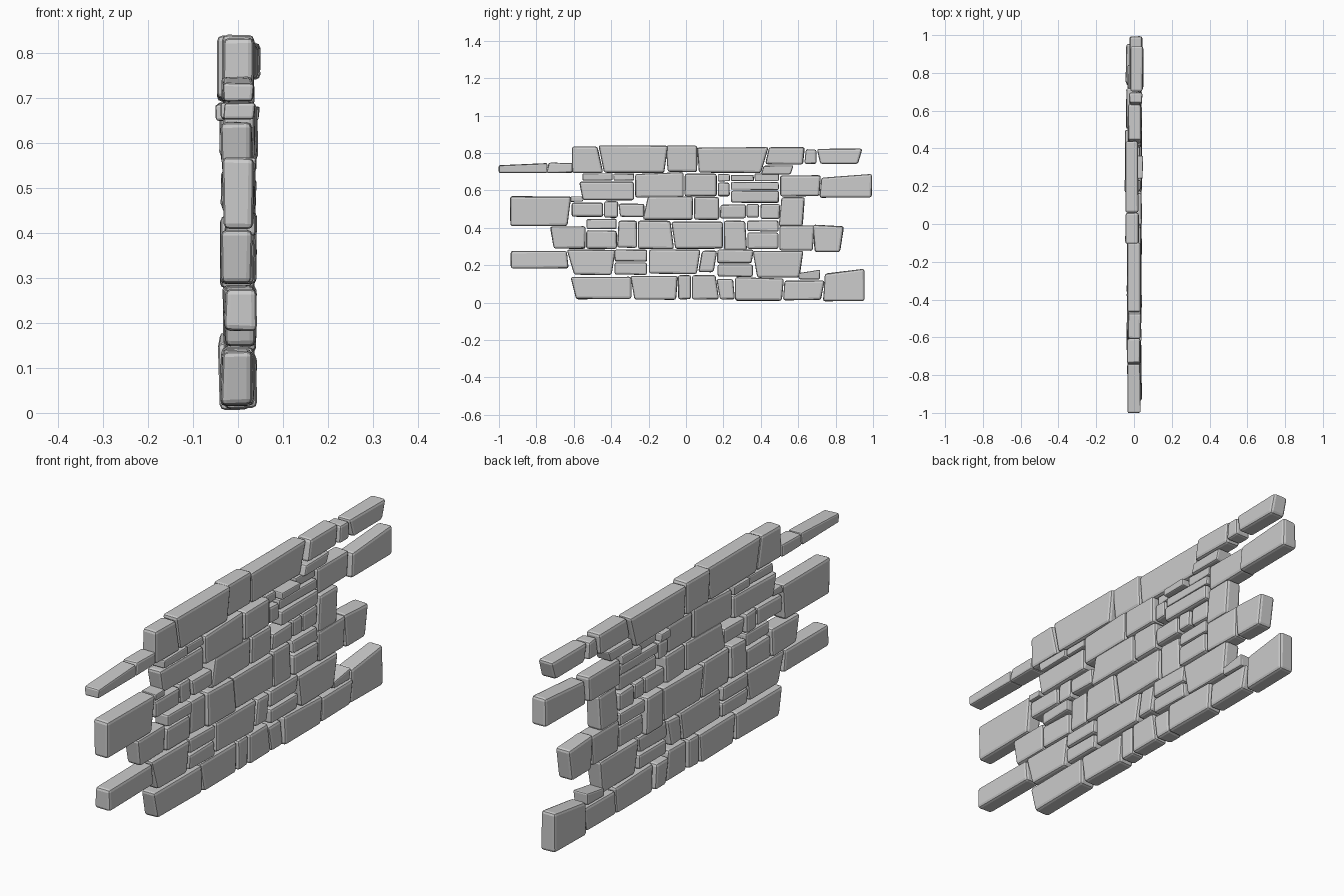
import bpy, random

random.seed(4)
X_BACK, X_FRONT = -0.033, 0.036   # usual wall thickness
GAP = 0.003                       # half of a mortar gap


def stone(name, y0, y1, z0, z1, lean0=0, lean1=0, tilt=0, shift=None):
    """Rough-cut block: leaning ends, tilted top, uneven faces, worn edges."""
    y0, y1, z0, z1 = y0 + GAP, y1 - GAP, z0 + GAP, z1 - GAP
    if shift is None:
        shift = random.uniform(-0.005, 0.005)
    verts = []
    for x in (X_BACK + shift, X_FRONT + shift):
        for z, s in ((z0, -0.5), (z1, 0.5)):
            for y, lean, end in ((y0, lean0, -0.5), (y1, lean1, 0.5)):
                top_tilt = tilt * end if s > 0 else 0
                verts.append((x + random.uniform(-0.003, 0.003),
                              y + lean * s + random.uniform(-0.002, 0.002),
                              max(0, z + top_tilt + random.uniform(-0.002, 0.002))))
    faces = [(0, 1, 3, 2), (4, 6, 7, 5), (0, 4, 5, 1),
             (2, 3, 7, 6), (0, 2, 6, 4), (1, 5, 7, 3)]
    faces = [f[::-1] for f in faces]
    mesh = bpy.data.meshes.new(name)
    mesh.from_pydata(verts, [], faces)
    mesh.update()
    obj = bpy.data.objects.new(name, mesh)
    bpy.context.collection.objects.link(obj)
    bev = obj.modifiers.new("worn_edges", 'BEVEL')
    bev.width = min(0.012, 0.16 * min(y1 - y0, z1 - z0))
    bev.segments = 2
    bev.limit_method = 'NONE'


def course(name, stones):
    for i, s in enumerate(stones, 1):
        stone(f"{name}_stone_{i}", *s)


# Each stone: y from, y to, z from, z to, end leans, top tilt, depth shift
course("bottom_course", [
    (-.605, -.29, .015, .14, -.03, 0), (-.29, -.045, .013, .145, -.02, .01),
    (-.045, .03, .015, .15), (.03, .17, .013, .15, 0, -.02),
    (.17, .26, .013, .13, -.02, -.01), (.26, .52, .007, .135, 0, .01, -.01),
    (.52, .735, .01, .12, .01, .02), (.735, .957, .005, .17, .01, 0, .025, -.01),
    (.60, .72, .12, .17, 0, 0, .02)])

course("second_course", [
    (-.94, -.63, .18, .28, 0, -.01), (-.62, -.385, .145, .285, -.04, .02),
    (-.385, -.205, .217, .285), (-.385, -.205, .145, .217),
    (-.20, .07, .15, .285, 0, .02), (.073, .16, .16, .28, .02, .02),
    (.165, .36, .207, .287, 0, .01), (.165, .36, .135, .207),
    (.365, .62, .13, .28, -.025, .02)])

course("third_course", [
    (-.72, -.535, .285, .41, -.02, 0), (-.535, -.367, .285, .388),
    (-.535, -.367, .39, .45), (-.367, -.26, .29, .44, .01, 0),
    (-.26, -.07, .285, .44, 0, -.02), (-.07, .20, .285, .435, -.02, 0),
    (.20, .325, .275, .44, 0, -.01), (.325, .497, .285, .378),
    (.325, .497, .378, .44), (.497, .685, .275, .415, 0, .01),
    (.68, .837, .267, .415, -.01, .02, -.01)])

course("fourth_course", [
    (-.942, -.62, .405, .57, 0, .02, 0, 0), (-.62, -.55, .537, .572),
    (-.615, -.44, .455, .537), (-.44, -.36, .45, .545),
    (-.36, -.22, .455, .53, -.01, 0), (-.22, .04, .44, .57, .03, 0),
    (.04, .18, .44, .567), (.18, .322, .447, .527),
    (.322, .395, .45, .53), (.395, .505, .443, .53),
    (.50, .632, .405, .567, .015, .01)])

course("fifth_course", [
    (-.565, -.275, .545, .65, -.02, 0), (-.555, -.39, .65, .692),
    (-.39, -.275, .65, .692), (-.275, -.01, .56, .695, 0, 0, .01),
    (-.01, .167, .565, .692), (.167, .237, .645, .69, 0, 0, 0, -.016),
    (.167, .237, .565, .645), (.237, .50, .60, .647), (.237, .50, .53, .60),
    (.237, .365, .647, .685, 0, 0, 0, .01), (.365, .50, .647, .692, 0, 0, 0, -.014),
    (.50, .72, .565, .683, 0, .01, 0, -.008),
    (.715, .997, .558, .68, .01, 0, .02, .008)])

course("top_course", [
    (-1.003, -.74, .69, .742, 0, 0, .012, -.002), (-.742, -.605, .69, .75, .01, 0),
    (-.612, -.455, .69, .838, 0, -.03, 0, 0), (-.455, -.105, .69, .843, -.03, .02, 0, 0),
    (-.105, .063, .695, .843, -.01, 0, 0, -.012), (.06, .425, .69, .833, -.01, .04, 0, -.014),
    (.43, .633, .735, .833, .02, .01, 0, 0), (.405, .57, .682, .735, .015, .02),
    (.633, .70, .74, .822, .01, 0, 0, .008), (.705, .935, .738, .825, -.02, .025, 0, .012)])
